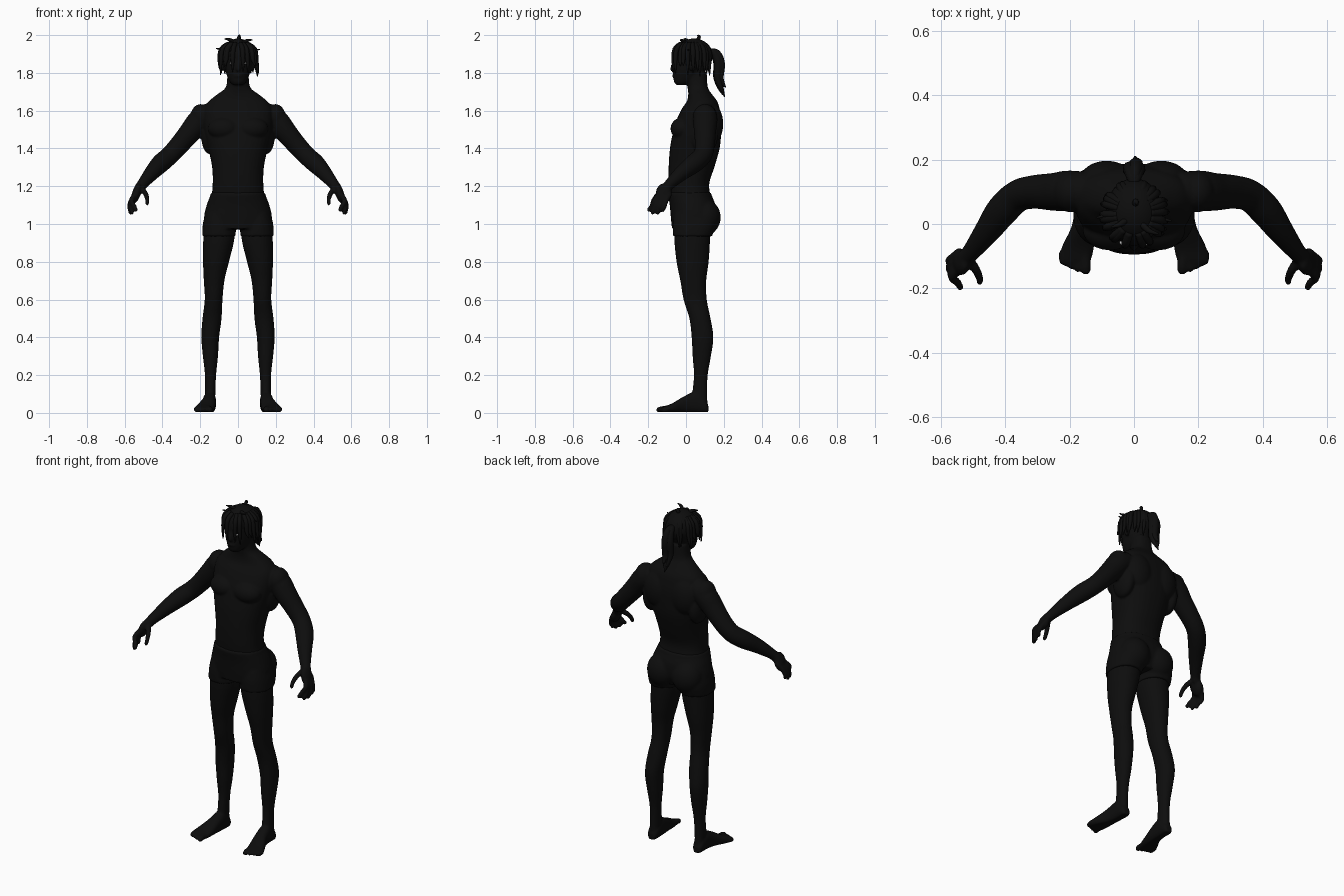
import bpy, bmesh, math, random
from mathutils import Vector, Matrix

random.seed(4)


def material(name, c):
    m = bpy.data.materials.new(name)
    m.diffuse_color = (c, c, c, 1)
    return m


SKIN = material("dark", 0.004)
WHITE = material("eye_white", 0.55)


def dense(rows, k=4):
    """Catmull-Rom interpolation of parameter rows."""
    out = []
    for i in range(len(rows) - 1):
        a, b, c, d = (rows[max(0, min(len(rows) - 1, i + j))] for j in (-1, 0, 1, 2))
        for s in range(k):
            t = s / k
            out.append([0.5 * (2 * q + (r - p) * t + (2 * p - 5 * q + 4 * r - u) * t * t
                               + (3 * q - p - 3 * r + u) * t ** 3)
                        for p, q, r, u in zip(a, b, c, d)])
    return out + [list(rows[-1])]


def loft(bm, rings):
    vs = [[bm.verts.new(p) for p in r] for r in rings]
    n = len(vs[0])
    for a, b in zip(vs, vs[1:]):
        for i in range(n):
            bm.faces.new((a[i], a[(i + 1) % n], b[(i + 1) % n], b[i]))
    bm.faces.new(vs[0][::-1])
    bm.faces.new(vs[-1])


def oval(cx, cy, rx, ry, e, n=32):
    for i in range(n):
        t = 2 * math.pi * i / n
        c, s = math.cos(t), math.sin(t)
        yield (cx + rx * math.copysign(abs(c) ** (2 / e), c),
               cy + ry * math.copysign(abs(s) ** (2 / e), s))


def stack(bm, rows, e=2.3, grow=0.0):
    """Horizontal sections: z, x min, x max, y front, y back."""
    rings = []
    for z, x0, x1, y0, y1 in dense(rows):
        rings.append([(x, y, z) for x, y in oval((x0 + x1) / 2, (y0 + y1) / 2,
                     (x1 - x0) / 2 + grow, (y1 - y0) / 2 + grow, e)])
    loft(bm, rings)


def tube(bm, rows, n=12, k=4):
    """Round tube through x, y, z, radius with rounded tip."""
    pts = dense(rows, k)
    p = [Vector(r[:3]) for r in pts]
    tip = (p[-1] - p[-2]).normalized() * pts[-1][3] * 0.6
    p.append(p[-1] + tip)
    rad = [max(0.001, r[3]) for r in pts] + [max(0.0008, pts[-1][3] * 0.5)]
    u = None
    rings = []
    for i in range(len(p)):
        d = (p[min(i + 1, len(p) - 1)] - p[max(i - 1, 0)]).normalized()
        u = d.orthogonal() if u is None else u - d * u.dot(d)
        u.normalize()
        v = d.cross(u)
        rings.append([p[i] + (u * math.cos(2 * math.pi * j / n)
                      + v * math.sin(2 * math.pi * j / n)) * rad[i] for j in range(n)])
    loft(bm, rings)


def ball(bm, c, r, rot=Matrix.Identity(4)):
    bmesh.ops.create_uvsphere(bm, u_segments=24, v_segments=16, radius=1,
                              matrix=Matrix.Translation(c) @ rot @ Matrix.Diagonal((*r, 1)))


def mirror(bm):
    g = bmesh.ops.duplicate(bm, geom=bm.verts[:] + bm.edges[:] + bm.faces[:])["geom"]
    for v in g:
        if isinstance(v, bmesh.types.BMVert):
            v.co.x *= -1
    bmesh.ops.reverse_faces(bm, faces=[f for f in g if isinstance(f, bmesh.types.BMFace)])


def finish(bm, name, mat=SKIN, voxel=None, smooth=3):
    bmesh.ops.recalc_face_normals(bm, faces=bm.faces[:])
    for f in bm.faces:
        f.smooth = True
    me = bpy.data.meshes.new(name)
    bm.to_mesh(me)
    bm.free()
    me.materials.append(mat)
    ob = bpy.data.objects.new(name, me)
    bpy.context.collection.objects.link(ob)
    if voxel:
        m = ob.modifiers.new("fuse", 'REMESH')
        m.mode, m.voxel_size, m.use_smooth_shade = 'VOXEL', voxel, True
        s = ob.modifiers.new("soften", 'SMOOTH')
        s.factor, s.iterations = 0.5, smooth
    return ob


def sym(rows):
    return [(z, -w, w, a, b) for z, w, a, b in rows]


# Body: one half of the limbs and muscles, mirrored
bm = bmesh.new()
stack(bm, [(1.02, .03, .165, -.05, .13), (.93, .018, .183, -.062, .128), (.8, .048, .185, -.05, .12),
           (.7, .072, .181, -.03, .107), (.6, .082, .176, -.013, .11), (.5, .087, .188, .018, .13),
           (.4, .1, .194, .03, .145), (.3, .106, .186, .035, .132), (.2, .116, .175, .042, .115),
           (.1, .12, .175, .033, .112), (.04, .12, .178, .03, .115)], e=2.1)
# foot: y, centre x, half width, height
foot = []
for y, cx, w, h in dense([(.118, .149, .018, .04), (.1, .149, .03, .07), (.05, .15, .034, .11),
                          (-.01, .157, .038, .088), (-.07, .174, .05, .052), (-.115, .184, .05, .034),
                          (-.125, .184, .044, .028)]):
    foot.append([(x, y, max(z, .004)) for x, z in oval(cx, h / 2, w, h / 2, 2.4)])
loft(bm, foot)
for x, y, r in [(.15, -.148, .016), (.175, -.144, .011), (.194, -.136, .011),
                (.21, -.126, .011), (.224, -.112, .011)]:
    tube(bm, [(x + (.18 - x) * .2, -.09, .025, r), (x, y + .02, .02, r), (x, y, .015, r * .9)])
# arm, palm, thumb and fingers
tube(bm, [(.14, .1, 1.585, .06), (.2, .103, 1.55, .064), (.25, .1, 1.49, .059), (.305, .1, 1.425, .053),
          (.36, .088, 1.365, .05), (.41, .042, 1.32, .05), (.455, -.02, 1.272, .041),
          (.505, -.085, 1.212, .029), (.525, -.105, 1.185, .027)], n=20)
ball(bm, (.538, -.118, 1.162), (.023, .042, .055), Matrix.Rotation(-.3, 4, 'Y'))
tube(bm, [(.515, -.11, 1.19, .016), (.492, -.142, 1.165, .014), (.48, -.17, 1.13, .012), (.481, -.182, 1.105, .01)])
for y0, y1, x1, z1 in [(-.15, -.2, .54, 1.072), (-.133, -.178, .56, 1.056),
                       (-.114, -.151, .567, 1.055), (-.095, -.124, .568, 1.07)]:
    tube(bm, [(.542, y0 + .01, 1.16, .013), (.565, (y0 * 2 + y1) / 3, 1.125, .0135),
              (x1 + .008, (y0 + 2 * y1) / 3, 1.092, .012), (x1, y1, z1, .0105)])
# shoulder, chest, shoulder blade, calf
ball(bm, (.197, .1, 1.565), (.056, .064, .07))
ball(bm, (.075, -.018, 1.505), (.085, .064, .06))
ball(bm, (.085, .135, 1.53), (.085, .062, .11))
ball(bm, (.15, .095, 1.47), (.045, .075, .1))
# ear
ball(bm, (.078, .035, 1.84), (.012, .02, .032))
mirror(bm)
# torso and neck
stack(bm, sym([(.97, .15, -.055, .13), (1.03, .172, -.07, .15), (1.1, .16, -.08, .15), (1.16, .139, -.088, .128),
               (1.22, .134, -.092, .124), (1.3, .137, -.092, .15), (1.4, .157, -.085, .178),
               (1.48, .176, -.07, .186), (1.55, .185, -.05, .187), (1.61, .18, -.022, .178),
               (1.65, .155, .005, .165), (1.69, .105, .012, .135), (1.725, .064, .008, .115),
               (1.8, .056, .0, .11)]))
# head and nose
stack(bm, sym([(1.735, .025, -.05, -.005), (1.755, .045, -.064, .05), (1.8, .064, -.068, .095),
               (1.85, .074, -.068, .125), (1.9, .078, -.066, .132), (1.94, .066, -.048, .118),
               (1.97, .035, -.005, .08)]), e=2.1)
tube(bm, [(0, -.06, 1.865, .008), (0, -.07, 1.835, .011), (0, -.072, 1.815, .013)])
ball(bm, (0, -.063, 1.785), (.024, .01, .009))
finish(bm, "body", voxel=.0065)

# Shorts: pelvis, cheeks and two short legs
bm = bmesh.new()
ball(bm, (.082, .1, 1.035), (.088, .084, .095))
stack(bm, [(1.06, .03, .172, -.06, .14), (1.0, .014, .186, -.07, .158), (.935, .012, .19, -.07, .138)], e=2.2)
mirror(bm)
stack(bm, sym([(.975, .16, -.074, .13), (1.03, .18, -.08, .155), (1.1, .166, -.086, .155),
               (1.15, .147, -.095, .137), (1.168, .143, -.096, .134)]))
finish(bm, "shorts", voxel=.008, smooth=2)

# Eyes
bm = bmesh.new()
ball(bm, (.031, -.057, 1.851), (.014, .011, .005))
mirror(bm)
finish(bm, "eyes", WHITE)

# Hair cap with loose locks around the head
bm = bmesh.new()
ball(bm, (0, .04, 1.892), (.088, .102, .09))
for i in range(22):
    a = math.radians(-70 + 140 * (i // 2) / 10 + random.uniform(-6, 6))
    s = 1 if i % 2 else -1
    c, y = s * math.cos(a), math.sin(a)
    out, low = random.uniform(.098, .118), random.uniform(1.78, 1.85)
    tube(bm, [(c * .05, .03 + y * .06, 1.955, .012), (c * .088, .03 + y * .092, 1.925, .013),
              (c * .098, .03 + y * .1, 1.87, .011), (c * out, .03 + y * .1, low, .003)], n=8)
for x, y, z in [(.115, .02, 1.925), (-.115, .03, 1.93), (.075, -.02, 1.975), (-.07, .0, 1.98), (.01, .07, 1.997)]:
    tube(bm, [(x * .2, y * .5 + .02, 1.955, .012), (x * .6, y, z - .005, .009), (x, y - .01, z, .003)], n=8)
finish(bm, "hair")

# Ponytail of several overlapping locks
bm = bmesh.new()
for dx, dy, dz in [(0, 0, 0), (.012, -.006, .02), (-.012, -.006, .03), (.006, .006, .05), (-.007, -.01, .01)]:
    tube(bm, [(0, .12, 1.915, .014), (dx * .6, .158 + dy, 1.905, .019), (dx, .178 + dy, 1.85, .023),
              (dx * 1.2, .174 + dy, 1.78, .02), (dx, .187 + dy, 1.72 + dz * .5, .013),
              (dx * .5, .204 + dy, 1.675 + dz, .003)], n=10)
finish(bm, "ponytail")
